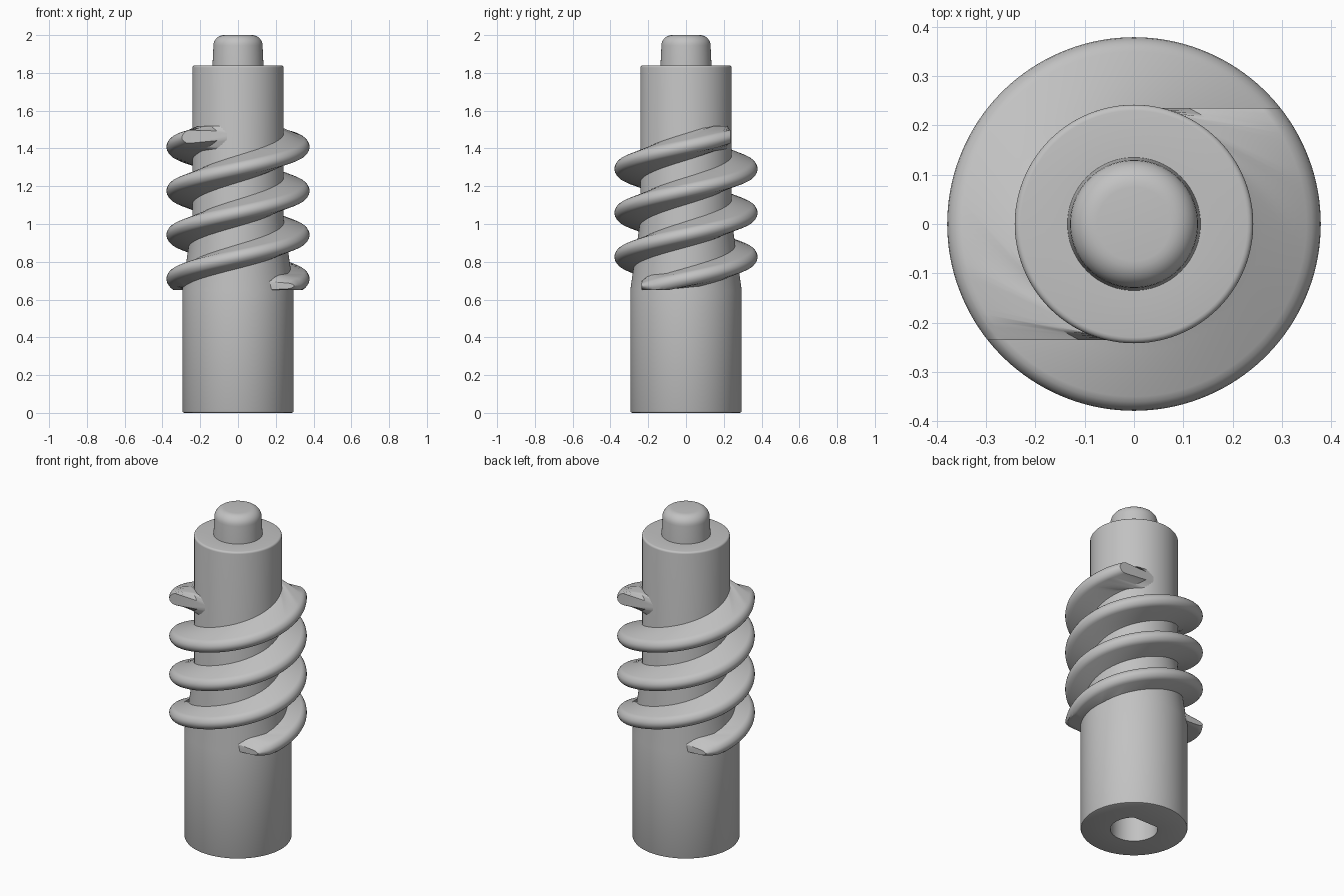
import bpy, bmesh, math

cube = bpy.data.objects.get("Cube")
if cube:
    bpy.data.objects.remove(cube, do_unlink=True)

grey = bpy.data.materials.new("plain grey")
grey.use_nodes = True
grey.diffuse_color = (0.54, 0.54, 0.54, 1)
grey.node_tree.nodes["Principled BSDF"].inputs["Base Color"].default_value = grey.diffuse_color


def finish(name, bm):
    """Clean the mesh and add it to the scene, smooth with sharp edges kept."""
    bmesh.ops.remove_doubles(bm, verts=bm.verts, dist=1e-5)
    bmesh.ops.recalc_face_normals(bm, faces=bm.faces)
    mesh = bpy.data.meshes.new(name)
    bm.to_mesh(mesh)
    bm.free()
    mesh.materials.append(grey)
    obj = bpy.data.objects.new(name, mesh)
    bpy.context.collection.objects.link(obj)
    bpy.ops.object.select_all(action="DESELECT")
    obj.select_set(True)
    bpy.context.view_layer.objects.active = obj
    bpy.ops.object.shade_smooth_by_angle(angle=math.radians(35))


def skin(bm, rings):
    """Join neighbouring closed rings of vertices with quads."""
    for a, b in zip(rings, rings[1:]):
        n = len(a)
        for i in range(n):
            j = (i + 1) % n
            bm.faces.new((a[i], a[j], b[j], b[i]))


def rounded(r, z, size, steps):
    """Profile points of a rounded upper edge that ends at radius r, height z."""
    angles = [k * math.pi / 2 / steps for k in range(steps + 1)]
    return [(r - size + size * math.cos(a), z - size + size * math.sin(a)) for a in angles]


# Shaft: turned profile from the socket ceiling, round the outside, to the knob
SEGMENTS = 96
SOCKET_R, SOCKET_DEPTH, FLAT_Y = 0.13, 0.4, 0.1
profile = [(0, SOCKET_DEPTH), (SOCKET_R, SOCKET_DEPTH), (SOCKET_R, 0),
           (0.285, 0), (0.292, 0.003), (0.295, 0.01), (0.295, 0.65), (0.242, 1.02)]
profile += rounded(0.242, 1.84, 0.012, 4)
profile += [(0.135, 1.84)]
profile += rounded(0.13, 2, 0.055, 7)
profile += [(0, 2)]

bm = bmesh.new()
rings = []
for i, (r, z) in enumerate(profile):
    ring = []
    for s in range(SEGMENTS):
        a = 2 * math.pi * s / SEGMENTS
        x, y = r * math.cos(a), r * math.sin(a)
        if i < 3:  # flat side of the D-shaped socket
            y = min(y, FLAT_Y)
        ring.append(bm.verts.new((x, y, z)))
    rings.append(ring)
skin(bm, rings)
bmesh.ops.dissolve_degenerate(bm, dist=1e-5, edges=bm.edges)
finish("shaft", bm)

# Threads: two helical ridges, trimmed by flat planes and slimmed at their ends
BASE, RISE = 0.709, 0.233     # height at the side, and gain per half turn
CUT_Y = 0.235                 # planes that trim the ends
Z_LOW, Z_HIGH = 0.65, 1.52
ROOT = 0.236
half = [(ROOT, 0.074), (0.26, 0.066), (0.35, 0.039), (0.361, 0.034),
        (0.37, 0.025), (0.377, 0.012)]
section = [(r, -h) for r, h in half] + [(0.379, 0)] + [(r, h) for r, h in reversed(half)]
STEPS, TAPER = 240, 7

for name, turn in (("first_thread", 0), ("second_thread", math.pi)):
    bm = bmesh.new()
    rings = []
    for s in range(STEPS + 1):
        ring = []
        ease = math.sin(math.pi / 2 * min(1, min(s, STEPS - s) / TAPER))
        for r, h in section:
            trim = math.asin(CUT_Y / r)
            a = -trim + (3 * math.pi + 2 * trim) * s / STEPS
            # the lower end is thin, the upper end narrows towards the shaft
            tip = 0.4 if s < TAPER else min(0.9, 0.1 + (r - ROOT) * 12)
            middle = min(max(BASE + RISE * a / math.pi, 0.672), 1.467)
            z = middle + h * (tip + (1 - tip) * ease)
            ring.append(bm.verts.new((r * math.cos(a + turn), r * math.sin(a + turn),
                                      min(max(z, Z_LOW), Z_HIGH))))
        rings.append(ring)
    skin(bm, rings)
    bm.faces.new(rings[0])
    bm.faces.new(rings[-1])
    finish(name, bm)
